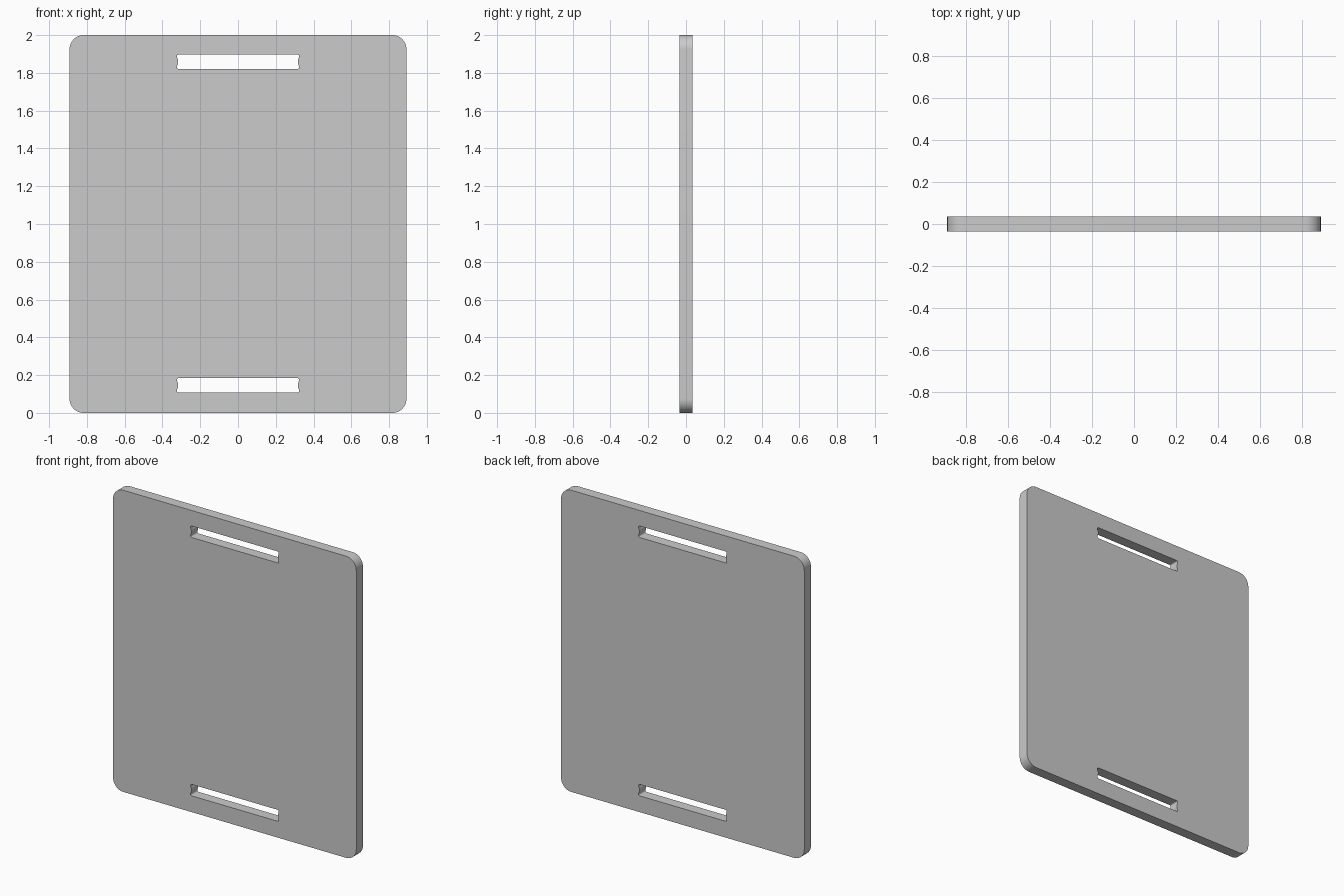
import bpy, bmesh
from math import pi, sin, cos, radians

if "Cube" in bpy.data.objects:
    bpy.data.objects.remove(bpy.data.objects["Cube"])

W, H, HALF_T, R = 0.892, 2.0, 0.035, 0.075


def arc(cx, cz, r, a0, a1, n):
    return [(cx + r * cos(radians(a0 + (a1 - a0) * i / n)),
             cz + r * sin(radians(a0 + (a1 - a0) * i / n))) for i in range(n + 1)]


def plate_outline():
    pts = []
    for k, (sx, z) in enumerate([(1, H - R), (-1, H - R), (-1, R), (1, R)]):
        pts += arc(sx * (W - R), z, R, 90 * k, 90 * k + 90, 12)
    return pts


def slot_outline(zc, hh=0.038):
    # right end: small rounded ears with the end wall bulging into the slot
    ear = 0.008
    end = arc(0.315, -hh + ear, ear, -90, 20, 6)
    end += [(0.3165 + 0.006 * (t / 4) ** 2, 0.022 * t / 4) for t in range(-4, 5)]
    end += arc(0.315, hh - ear, ear, -20, 90, 6)
    left = [(-x, z) for x, z in reversed(end)]
    return [(x, zc + z) for x, z in end + left]


# flat plate profile with two strap slots, extruded to thickness
curve = bpy.data.curves.new("plate", 'CURVE')
curve.dimensions = '2D'
curve.fill_mode = 'BOTH'
curve.extrude = HALF_T
for pts in (plate_outline(), slot_outline(1.859), slot_outline(0.146)):
    s = curve.splines.new('POLY')
    s.points.add(len(pts) - 1)
    for p, (x, z) in zip(s.points, pts):
        p.co = (x, z, 0, 1)
    s.use_cyclic_u = True

plate = bpy.data.objects.new("slotted_plate", curve)
bpy.context.collection.objects.link(plate)
plate.rotation_euler = (pi / 2, 0, 0)
bpy.context.view_layer.objects.active = plate
plate.select_set(True)
bpy.ops.object.convert(target='MESH')
plate = bpy.context.object
bpy.ops.object.transform_apply(location=False, rotation=True, scale=False)

# weld caps to walls
bm = bmesh.new()
bm.from_mesh(plate.data)
bmesh.ops.remove_doubles(bm, verts=bm.verts, dist=0.0002)
bmesh.ops.recalc_face_normals(bm, faces=bm.faces)
bm.to_mesh(plate.data)
bm.free()
bpy.ops.object.shade_smooth_by_angle(angle=radians(30))
